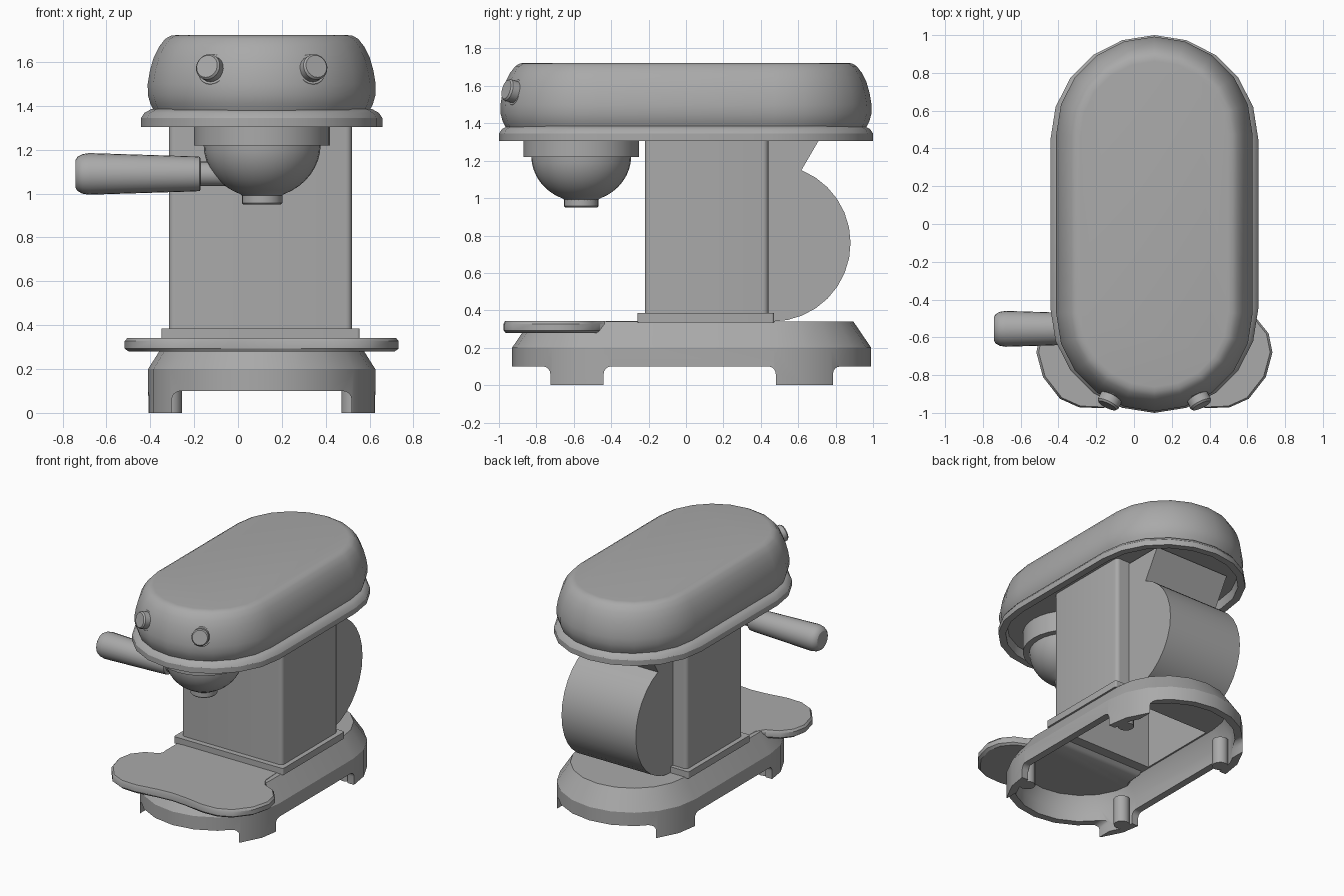
import bpy, bmesh, math
from mathutils import Vector

if "Cube" in bpy.data.objects:
    bpy.data.objects.remove(bpy.data.objects["Cube"], do_unlink=True)

CX = 0.108  # middle of the machine body

grey = bpy.data.materials.new("warm_grey")
grey.use_nodes = True
grey.diffuse_color = (0.4, 0.4, 0.4, 1)
grey.node_tree.nodes["Principled BSDF"].inputs["Base Color"].default_value = (0.4, 0.4, 0.4, 1)


def finish(name, bm):
    bmesh.ops.recalc_face_normals(bm, faces=bm.faces)
    mesh = bpy.data.meshes.new(name)
    bm.to_mesh(mesh)
    bm.free()
    mesh.materials.append(grey)
    ob = bpy.data.objects.new(name, mesh)
    bpy.context.collection.objects.link(ob)
    return ob


def loft(name, rings):
    """Skin a stack of equal-length point rings and cap both ends."""
    bm = bmesh.new()
    loops = [[bm.verts.new(p) for p in ring] for ring in rings]
    for a, b in zip(loops, loops[1:]):
        for i in range(len(a)):
            j = (i + 1) % len(a)
            bm.faces.new((a[i], a[j], b[j], b[i]))
    bm.faces.new(loops[0])
    bm.faces.new(loops[-1])
    return finish(name, bm)


def stadium(radius, straight, z, y=0.0, steps=10):
    pts = []
    for end in (0, 1):
        for i in range(steps + 1):
            a = math.pi * (end + i / steps)
            shift = straight if end == 0 else -straight
            pts.append((CX + radius * math.cos(a), y + shift + radius * math.sin(a), z))
    return pts


def lathe(name, profile, origin, axis, steps=24):
    """Turn (radius, distance) pairs around an axis."""
    turn = Vector(axis).to_track_quat("Z", "Y")
    rings = []
    for r, h in profile:
        ring = []
        for i in range(steps):
            a = math.tau * i / steps
            ring.append(Vector(origin) + turn @ Vector((r * math.cos(a), r * math.sin(a), h)))
        rings.append(ring)
    return loft(name, rings)


def box(name, x, y, z, bevel=0.0, along=None):
    bm = bmesh.new()
    bmesh.ops.create_cube(bm, size=1)
    for v in bm.verts:
        for i, (lo, hi) in enumerate((x, y, z)):
            v.co[i] = hi if v.co[i] > 0 else lo
    if bevel:
        edges = [e for e in bm.edges
                 if abs((e.verts[0].co - e.verts[1].co).normalized()[along]) > 0.9]
        bmesh.ops.bevel(bm, geom=edges, offset=bevel, segments=4, profile=0.5, affect="EDGES")
    return finish(name, bm)


def cut(ob, cutter):
    mod = ob.modifiers.new("cut", "BOOLEAN")
    mod.operation = "DIFFERENCE"
    mod.solver = "EXACT"
    mod.object = cutter
    bpy.context.view_layer.objects.active = ob
    bpy.ops.object.modifier_apply(modifier=mod.name)


parts = []

# Base: hollow stadium shell with a chamfered top
base = loft("base", [
    stadium(0.41, 0.44, 0.31, 0.03), stadium(0.465, 0.442, 0.2, 0.03),
    stadium(0.465, 0.442, 0, 0.03), stadium(0.518, 0.442, 0, 0.03),
    stadium(0.518, 0.442, 0.2, 0.03), stadium(0.43, 0.435, 0.34, 0.03)])

# Column and its plinth
plinth = box("column_plinth", (-0.35, 0.555), (-0.26, 0.47), (0.335, 0.385), 0.012, 2)
column = box("column", (-0.315, 0.52), (-0.22, 0.44), (0.37, 1.38), 0.028, 2)

# Arched openings leave four feet; the column is hollow from below
side_arch = box("side_arch_cutter", (-2, 2), (-0.44, 0.48), (-0.3, 0.1), 0.04, 0)
end_arch = box("end_arch_cutter", (CX - 0.41, CX + 0.41), (-2, 2), (-0.3, 0.1), 0.04, 1)
hollow = box("hollow_cutter", (-0.29, 0.495), (-0.195, 0.415), (0.25, 1.28))
cut(base, side_arch)
for y0, y1 in ((-2, -0.6), (0.64, 2)):
    arch = box("arch_cutter", (CX - 0.41, CX + 0.41), (y0, y1), (-0.3, 0.1), 0.04, 1)
    cut(base, arch)
    bpy.data.objects.remove(arch)
for ob in (base, plinth, column):
    cut(ob, hollow)
for ob in (side_arch, end_arch, hollow):
    bpy.data.objects.remove(ob)
parts += [base, plinth, column]

# Foot pads inside the shell
for sx, side in ((1, "left"), (-1, "right")):
    for y, end in ((-0.5, "front"), (0.54, "back")):
        parts.append(lathe(f"{end}_{side}_foot_pad", [(0.055, 0), (0.055, 0.2)],
                           (CX + sx * 0.418, y, 0), (0, 0, 1), 12))

# Drip tray: mirrored lobed outline with softened rims
half = [(0, -0.94), (0.12, -0.95), (0.28, -0.975), (0.4, -0.97), (0.5, -0.925), (0.59, -0.81),
        (0.625, -0.68), (0.605, -0.58), (0.54, -0.5), (0.45, -0.46), (0.41, -0.4), (0.4, -0.26)]
outline = half + [(-x, y) for x, y in reversed(half[1:])]


def tray_ring(scale, z, back):
    return [(CX + x * scale, -0.65 + (y + 0.65) * scale + (back if y > -0.3 else 0), z)
            for x, y in outline]


parts.append(loft("drip_tray", [
    tray_ring(0.97, 0.28, -0.04), tray_ring(1, 0.293, -0.03), tray_ring(1, 0.327, 0.01),
    tray_ring(0.98, 0.342, 0.03)]))

# Water tank: round-backed profile pushed across the width
profile = [(0.42, 1.36), (0.74, 1.36)]
for i in range(15):
    a = math.radians(68 - i * 158 / 14)
    profile.append((0.46 + 0.42 * math.cos(a), 0.76 + 0.42 * math.sin(a)))
profile.append((0.42, 0.34))
parts.append(loft("water_tank", [[(x, y, z) for y, z in profile] for x in (-0.2, 0.415)]))

# Head: hollow flange below, bulging lid above
parts.append(loft("head_flange", [
    stadium(0.49, 0.45, 1.37), stadium(0.5, 0.45, 1.305), stadium(0.55, 0.45, 1.305),
    stadium(0.55, 0.45, 1.345), stadium(0.535, 0.45, 1.368), stadium(0.505, 0.45, 1.385)]))
lid = [(0.49, 1.375), (0.508, 1.41), (0.519, 1.45), (0.52, 1.5), (0.51, 1.56), (0.493, 1.62),
       (0.468, 1.67), (0.44, 1.706), (0.415, 1.72), (0.39, 1.723)]
parts.append(loft("head_lid", [stadium(r, 0.472, z) for r, z in lid]))

# Brew group, filter bowl and spout
group = (0.11, -0.56, 0)
parts.append(lathe("brew_group", [(0.31, 1.22), (0.31, 1.375)], group, (0, 0, 1), 32))
bowl = [(0.09, 0.99)]
for i in range(9):
    a = math.radians(68 - i * 68 / 8)
    bowl.append((0.267 * math.cos(a), 1.225 - 0.245 * math.sin(a)))
parts.append(lathe("filter_bowl", bowl, group, (0, 0, 1), 32))
parts.append(lathe("spout", [(0.085, 0.95), (0.092, 0.957), (0.092, 1.01)], group, (0, 0, 1)))

# Handle reaching out to the right
parts.append(lathe("handle_neck", [(0.056, -0.1), (0.056, 0.25)], (0, -0.555, 1.09), (-1, 0, 0)))
parts.append(lathe("handle_grip", [
    (0.07, 0.17), (0.078, 0.175), (0.08, 0.2), (0.095, 0.68), (0.09, 0.71), (0.078, 0.732),
    (0.062, 0.742)], (0, -0.555, 1.09), (-1, 0, 0)))

# Two front buttons on collars
for sx, side in ((1, "left"), (-1, "right")):
    axis = (sx * 0.42, -0.87, 0.25)
    origin = (CX + sx * 0.215, -0.89, 1.56)
    parts.append(lathe(f"{side}_button_collar", [(0.078, -0.06), (0.078, 0.022), (0.07, 0.03)],
                       origin, axis, 20))
    parts.append(lathe(f"{side}_button", [(0.06, 0), (0.06, 0.072), (0.052, 0.082)],
                       origin, axis, 20))

# Smooth shading with crisp edges
bpy.ops.object.select_all(action="DESELECT")
for ob in parts:
    ob.select_set(True)
bpy.context.view_layer.objects.active = base
bpy.ops.object.shade_smooth_by_angle(angle=math.radians(32))
